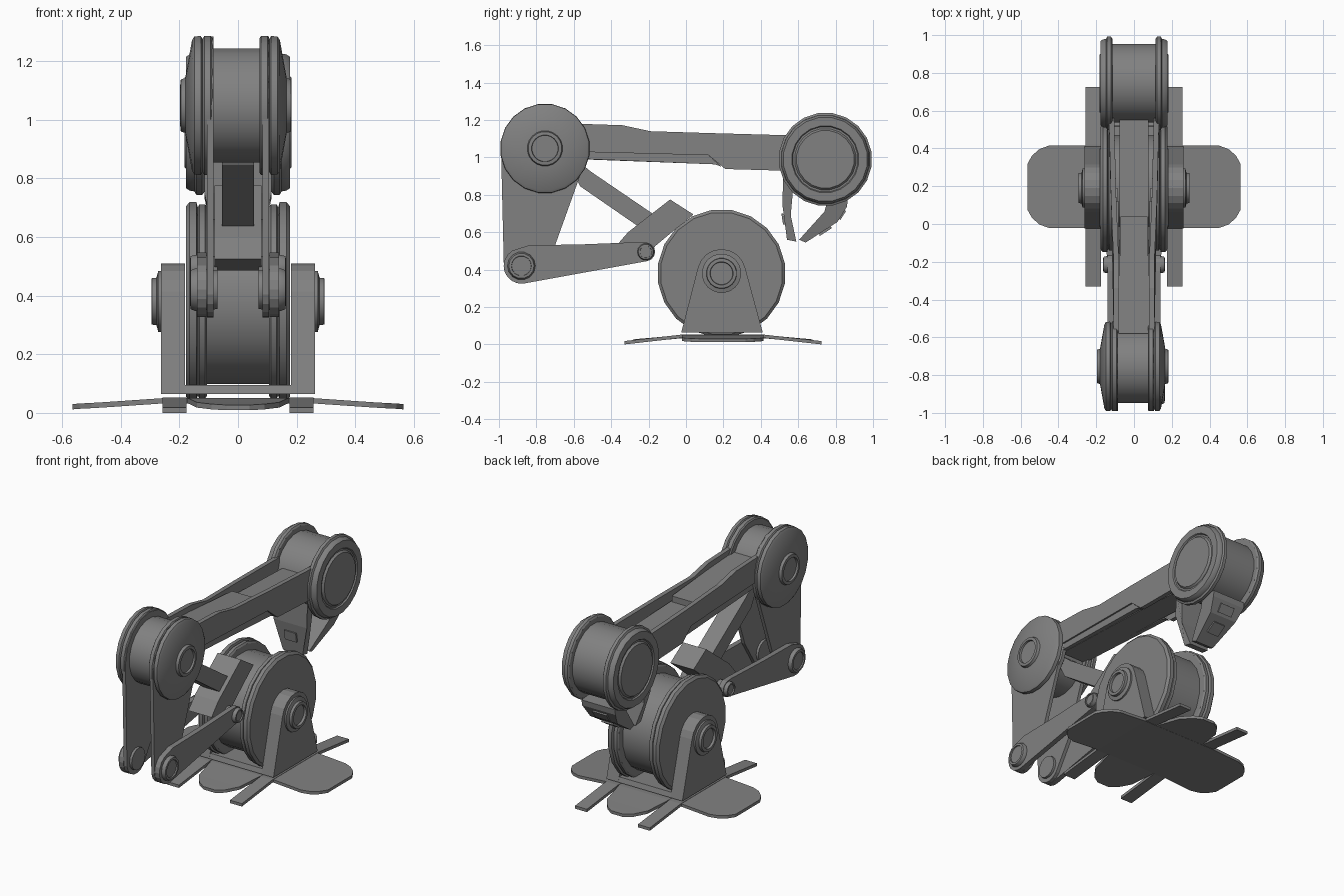
import bpy, bmesh, math

grey = bpy.data.materials.new("machine grey")
grey.diffuse_color = (0.22, 0.22, 0.22, 1)


def finish(name, bm, smooth=True):
    bmesh.ops.recalc_face_normals(bm, faces=bm.faces[:])
    me = bpy.data.meshes.new(name)
    bm.to_mesh(me)
    bm.free()
    ob = bpy.data.objects.new(name, me)
    bpy.context.collection.objects.link(ob)
    me.materials.append(grey)
    if smooth:
        bpy.context.view_layer.objects.active = ob
        ob.select_set(True)
        bpy.ops.object.shade_smooth_by_angle(angle=math.radians(30))
        ob.select_set(False)
    return ob


def prism(name, pts, x0, x1, slant=None):
    """Extrude a (y, z) outline along x; slant(x, y, z) may move x."""
    bm = bmesh.new()
    a = [bm.verts.new((x0, y, z)) for y, z in pts]
    b = [bm.verts.new((x1, y, z)) for y, z in pts]
    n = len(pts)
    bm.faces.new(a)
    bm.faces.new(b[::-1])
    for i in range(n):
        bm.faces.new((a[i], a[(i + 1) % n], b[(i + 1) % n], b[i]))
    if slant:
        for v in bm.verts:
            v.co.x = slant(*v.co)
    return finish(name, bm, False)


def lathe(name, cy, cz, prof, sides=20, shift=0.0):
    """Spin an (x, radius) profile about the x axis through (cy, cz)."""
    bm = bmesh.new()
    rings = []
    for x, r in prof:
        ring = []
        for k in range(sides):
            t = 2 * math.pi * (k + 0.5) / sides
            ring.append(bm.verts.new((x + shift, cy + r * math.sin(t), cz + r * math.cos(t))))
        rings.append(ring)
    for p, q in zip(rings, rings[1:]):
        for k in range(sides):
            j = (k + 1) % sides
            bm.faces.new((p[k], p[j], q[j], q[k]))
    bm.faces.new(rings[0])
    bm.faces.new(rings[-1])
    return finish(name, bm)


def wheel(name, cy, cz, half, sides=20, shift=0.0):
    """Mirror a half profile so both flanges match."""
    lathe(name, cy, cz, [(-x, r) for x, r in reversed(half)] + half, sides, shift)


def arc(cy, cz, r, a0, a1, n):
    """Points from angle a0 to a1 in degrees, 0 = +y, 90 = up."""
    return [(cy + r * math.cos(math.radians(a0 + (a1 - a0) * i / n)),
             cz + r * math.sin(math.radians(a0 + (a1 - a0) * i / n))) for i in range(n + 1)]


def slab(name, rows, along_x, centre, thick=0.018):
    """Loft a thin foot from rows of (position, half width, top height)."""
    bm = bmesh.new()
    loops = []
    for t, h, z in rows:
        ring = [(centre - h, z), (centre + h, z), (centre + h, z - thick), (centre - h, z - thick)]
        loops.append([bm.verts.new((t, s, w) if along_x else (s, t, w)) for s, w in ring])
    for p, q in zip(loops, loops[1:]):
        for k in range(4):
            bm.faces.new((p[k], p[(k + 1) % 4], q[(k + 1) % 4], q[k]))
    bm.faces.new(loops[0])
    bm.faces.new(loops[-1])
    finish(name, bm, False)


BY, BZ = 0.19, 0.38      # shoulder axis
EY, EZ = -0.754, 1.048   # elbow axis
WY, WZ = 0.745, 0.99     # wrist axis

# Base: two wide rounded feet, two short lobes and two long narrow strips
side = [(0.565, 0.12, 0.03), (0.54, 0.165, 0.032), (0.50, 0.20, 0.034),
        (0.45, 0.218, 0.037), (0.26, 0.218, 0.05)]
slab("side_feet", [(-t, h, z) for t, h, z in side] + side[::-1], True, 0.197)
lobe = [(0.48, 0.04, 0.027), (0.45, 0.09, 0.03), (0.38, 0.14, 0.036), (0.22, 0.172, 0.051)]
slab("end_lobes", [(0.197 - t, h, z) for t, h, z in lobe] +
     [(0.197 + t, h, z) for t, h, z in lobe[::-1]], False, 0)
for s, tag in ((-1, "left"), (1, "right")):
    slab("base_strip_" + tag, [(-0.33, 0.041, 0.018), (-0.03, 0.041, 0.052),
                               (0.42, 0.041, 0.052), (0.725, 0.041, 0.018)], False, s * 0.217)

# Shoulder bracket and drum
prism("bracket_floor", [(-0.025, 0.065), (0.41, 0.065), (0.40, 0.095), (-0.015, 0.095)], -0.18, 0.18)
wheel("shoulder_drum", BY, BZ, [
    (0.105, 0.285), (0.105, 0.325), (0.112, 0.335), (0.132, 0.335), (0.137, 0.325),
    (0.142, 0.343), (0.165, 0.343), (0.178, 0.328)])

# Elbow drum with coned outer faces and hubs
wheel("elbow_drum", EY, EZ, [
    (0.08, 0.197), (0.08, 0.232), (0.086, 0.24), (0.108, 0.24), (0.114, 0.23), (0.12, 0.24),
    (0.142, 0.238), (0.15, 0.225), (0.172, 0.10), (0.172, 0.095), (0.188, 0.09),
    (0.19, 0.072), (0.178, 0.07)], 20, -0.007)

# Wrist drum with stepped rings
wheel("wrist_drum", WY, WZ, [
    (0.115, 0.21), (0.115, 0.24), (0.122, 0.25), (0.142, 0.25), (0.148, 0.238), (0.165, 0.235),
    (0.178, 0.226), (0.178, 0.18), (0.17, 0.175), (0.17, 0.165), (0.182, 0.155)])

# Centre beam of the upper arm
prism("arm_beam", [(-0.56, 1.10), (0.56, 1.06), (0.56, 0.94), (0.155, 0.963), (-0.56, 0.99)], -0.078, 0.078)
prism("arm_cover", [(-0.58, 1.15), (0.04, 1.115), (0.04, 1.07), (-0.58, 1.09)], -0.078, 0.078,
      lambda x, y, z: x * (1.1 if y < -0.2 else 0.9))

# Ram from the elbow into the shoulder block
prism("ram_rod", [(-0.64, 0.99), (-0.60, 1.0), (-0.51, 0.925), (-0.15, 0.68), (-0.21, 0.60), (-0.565, 0.845)],
      -0.055, 0.055)
prism("ram_block", [(-0.375, 0.525), (-0.31, 0.60), (-0.085, 0.775), (0.04, 0.695),
                    (-0.04, 0.63), (-0.16, 0.53), (-0.2, 0.485)], -0.08, 0.08)

for s, tag in ((-1, "left"), (1, "right")):
    # Shoulder bracket cheek and its hub
    prism("bracket_cheek_" + tag, [(-0.025, 0.065), (0.41, 0.065)] + arc(BY, BZ, 0.13, 15, 165, 8),
          s * 0.18, s * 0.262)
    lathe("shoulder_hub_" + tag, BY, BZ, [(s * x, r) for x, r in [
        (0.25, 0.105), (0.272, 0.105), (0.278, 0.082), (0.294, 0.08), (0.295, 0.062), (0.28, 0.06)]])

    # Side rails of the upper arm, splayed toward the wrist
    def splay(x, y, z, s=s):
        return x + s * 0.025 * min(1, max(0, (y + 0.2) / 0.6))
    prism("arm_rail_" + tag, [(-0.58, 1.18), (-0.34, 1.172), (-0.19, 1.14), (0.13, 1.13), (0.56, 1.118),
                              (0.56, 0.928), (0.21, 0.938), (0.12, 1.012), (-0.58, 1.03)],
          s * 0.08, s * 0.108, splay)
    prism("arm_lower_rail_" + tag, [(-0.58, 1.03), (0.12, 1.012), (0.19, 0.95), (0.155, 0.963), (-0.58, 0.993)],
          s * 0.07, s * 0.098, splay)

    # Forearm plate hanging from the elbow
    prism("hanging_plate_" + tag, arc(EY, EZ, 0.235, 180, 0, 8) + [(-0.56, 0.92), (-0.70, 0.53)] +
          arc(-0.88, 0.42, 0.095, -20, -170, 7), s * 0.084, s * 0.106)

    # Lower link with two pivots
    prism("lower_link_" + tag, arc(-0.88, 0.42, 0.095, 280, 120, 8) + [(-0.84, 0.53), (-0.56, 0.535)] +
          [(-0.25, 0.547)] + arc(-0.215, 0.495, 0.05, 80, -80, 6), s * 0.108, s * 0.14)
    for part, y, z, r in (("rear", -0.88, 0.42, 0.075), ("front", -0.215, 0.495, 0.045)):
        lathe("link_pivot_%s_%s" % (part, tag), y, z, [
            (s * 0.07, r * 0.9), (s * 0.145, r), (s * 0.162, r * 0.9), (s * 0.163, r * 0.72),
            (s * 0.155, r * 0.7)], 14)


# Gripper jaws, narrowing toward the tips, with raised pads
def taper(x, y, z):
    return x * (1 if z > 0.73 else 0.55 + 0.45 * (z - 0.545) / 0.185)


prism("front_jaw", [(0.52, 0.90), (0.515, 0.75), (0.54, 0.56), (0.59, 0.55), (0.56, 0.69), (0.575, 0.86)],
      -0.115, 0.115, taper)
prism("back_jaw", [(0.865, 0.77), (0.86, 0.735), (0.81, 0.655), (0.64, 0.545), (0.605, 0.56),
                   (0.74, 0.71), (0.76, 0.78)], -0.115, 0.115, taper)
prism("front_jaw_pad", [(0.518, 0.70), (0.51, 0.70), (0.519, 0.64), (0.54, 0.64)], -0.04, 0.04)
prism("back_jaw_pad", [(0.775, 0.63), (0.78, 0.622), (0.715, 0.58), (0.71, 0.60)], -0.04, 0.04)
prism("back_jaw_pad_upper", [(0.845, 0.72), (0.855, 0.712), (0.825, 0.665), (0.815, 0.675)], -0.05, 0.05)
